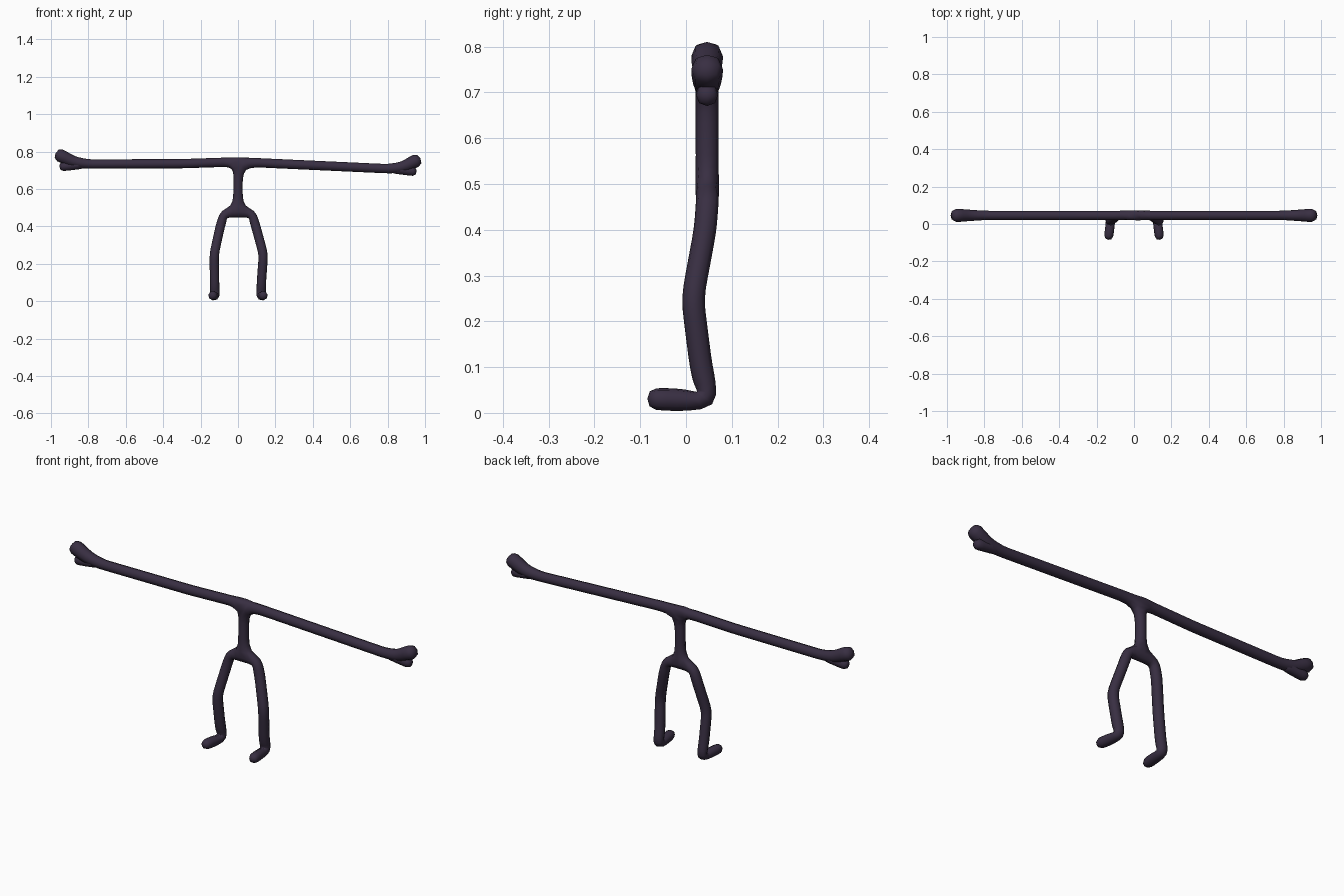
import bpy
import bmesh

if "Cube" in bpy.data.objects:
    bpy.data.objects.remove(bpy.data.objects["Cube"])

R = 0.027   # limb radius
Y = 0.046   # depth of torso and arms

mat = bpy.data.materials.new("dark_violet")
mat.diffuse_color = (0.04, 0.028, 0.055, 1)
mat.use_nodes = True
mat.node_tree.nodes["Principled BSDF"].inputs["Base Color"].default_value = mat.diffuse_color


def skin_object(name, chains):
    """Skin tubes along chains of (x, y, z, radius); shared points are joined."""
    mesh = bpy.data.meshes.new(name)
    obj = bpy.data.objects.new(name, mesh)
    bpy.context.collection.objects.link(obj)
    bm = bmesh.new()
    layer = bm.verts.layers.skin.verify()
    nodes = {}
    for chain in chains:
        previous = None
        for x, y, z, r in chain:
            key = (round(x, 4), round(y, 4), round(z, 4))
            if key not in nodes:
                v = bm.verts.new(key)
                v[layer].radius = (r, r)
                v[layer].use_root = not nodes
                nodes[key] = v
            if previous is not None:
                bm.edges.new((previous, nodes[key]))
            previous = nodes[key]
    bm.to_mesh(mesh)
    bm.free()
    skin = obj.modifiers.new("skin", 'SKIN')
    skin.use_smooth_shade = True
    sub = obj.modifiers.new("rounding", 'SUBSURF')
    sub.levels = sub.render_levels = 1
    mesh.materials.append(mat)
    return obj


chest = (0, Y, 0.745, R)
hip = (0, Y, 0.475, R)


def arm(s, elbow, wrist, palm, tip):
    return [chest, (s * 0.3, Y, elbow, R), (s * 0.8, Y, wrist, R),
            (s * 0.88, Y, palm, 0.033), (s * 0.98, Y, tip, 0.042)]


def leg(s, knee):
    return [hip, (s * 0.075, 0.047, 0.467, R), (s * 0.095, 0.042, 0.40, R),
            (s * knee, 0.014, 0.25, R), (s * 0.125, 0.033, 0.10, R),
            (s * 0.123, 0.05, 0.026, R), (s * 0.127, 0.0, 0.028, R),
            (s * 0.138, -0.088, 0.031, R)]


# Torso, arms with the thick upper finger, legs with feet
skin_object("body", [
    [chest, hip],
    arm(-1, 0.735, 0.733, 0.744, 0.793),
    arm(1, 0.731, 0.708, 0.715, 0.765),
    leg(-1, 0.128),
    leg(1, 0.136),
])

# Thin lower finger of each hand
for name, s, z0, z1, z2 in (("left_lower_finger", -1, 0.733, 0.726, 0.718),
                            ("right_lower_finger", 1, 0.707, 0.701, 0.691)):
    skin_object(name, [[(s * 0.82, Y, z0, 0.025), (s * 0.88, Y, z1, R),
                        (s * 0.958, Y, z2, R)]])
